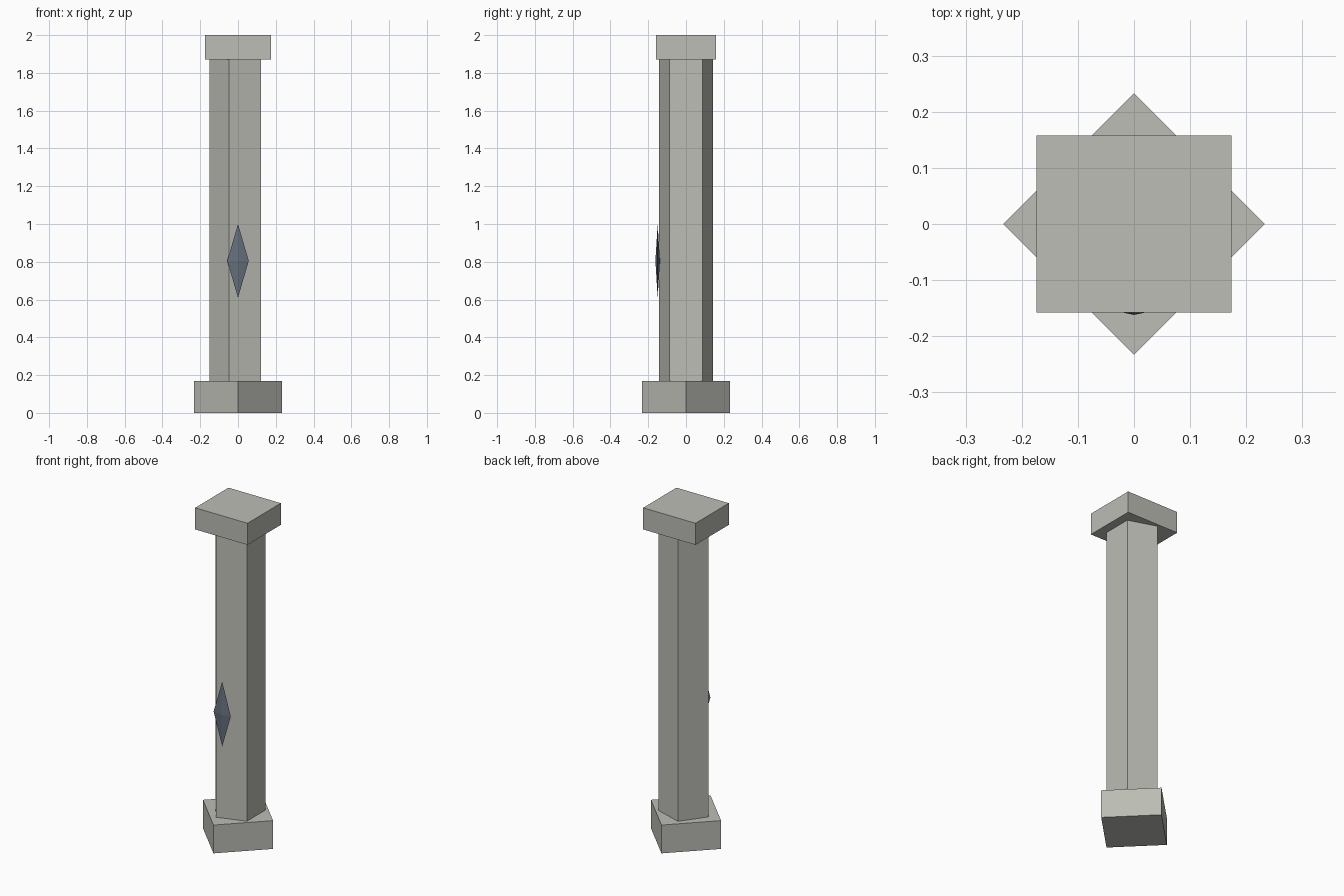
import bpy
import math

if "Cube" in bpy.data.objects:
    bpy.data.objects.remove(bpy.data.objects["Cube"])


def material(name, color):
    mat = bpy.data.materials.new(name)
    mat.diffuse_color = (*color, 1.0)
    mat.use_nodes = True
    mat.node_tree.nodes["Principled BSDF"].inputs["Base Color"].default_value = mat.diffuse_color
    return mat


stone = material("stone", (0.50, 0.51, 0.46))
dark_crystal = material("dark_crystal", (0.13, 0.16, 0.20))


def prism(name, sides, radius, z0, z1, angle):
    """Straight flat-sided column; angle is the direction of its first corner."""
    pts = [(radius * math.cos(angle + math.tau * i / sides),
            radius * math.sin(angle + math.tau * i / sides)) for i in range(sides)]
    verts = [(x, y, z) for z in (z0, z1) for x, y in pts]
    faces = [tuple(reversed(range(sides))), tuple(range(sides, 2 * sides))]
    for i in range(sides):
        j = (i + 1) % sides
        faces.append((i, j, sides + j, sides + i))
    return add_mesh(name, verts, faces, stone)


def add_mesh(name, verts, faces, mat):
    mesh = bpy.data.meshes.new(name)
    mesh.from_pydata(verts, [], faces)
    mesh.materials.append(mat)
    obj = bpy.data.objects.new(name, mesh)
    bpy.context.collection.objects.link(obj)
    return obj


# Square base turned to a diamond, and five-sided shaft pointing to -x
prism("base", 4, 0.233, 0.0, 0.17, 0.0)
prism("shaft", 5, 0.15, 0.17, 1.87, math.pi)

# Rectangular cap
bpy.ops.mesh.primitive_cube_add(size=1, location=(0, 0, 1.935))
cap = bpy.context.object
cap.name = "cap"
cap.scale = (0.348, 0.316, 0.13)
cap.data.materials.append(stone)

# Thin eight-faced crystal on the front
ring = [(0.057, 0), (0, 0.012), (-0.057, 0), (0, -0.012)]
verts = [(x, y, 0) for x, y in ring] + [(0, 0, 0.195), (0, 0, -0.195)]
faces = []
for i in range(4):
    j = (i + 1) % 4
    faces += [(i, j, 4), (j, i, 5)]
crystal = add_mesh("crystal", verts, faces, dark_crystal)
crystal.location = (0, -0.15, 0.805)
